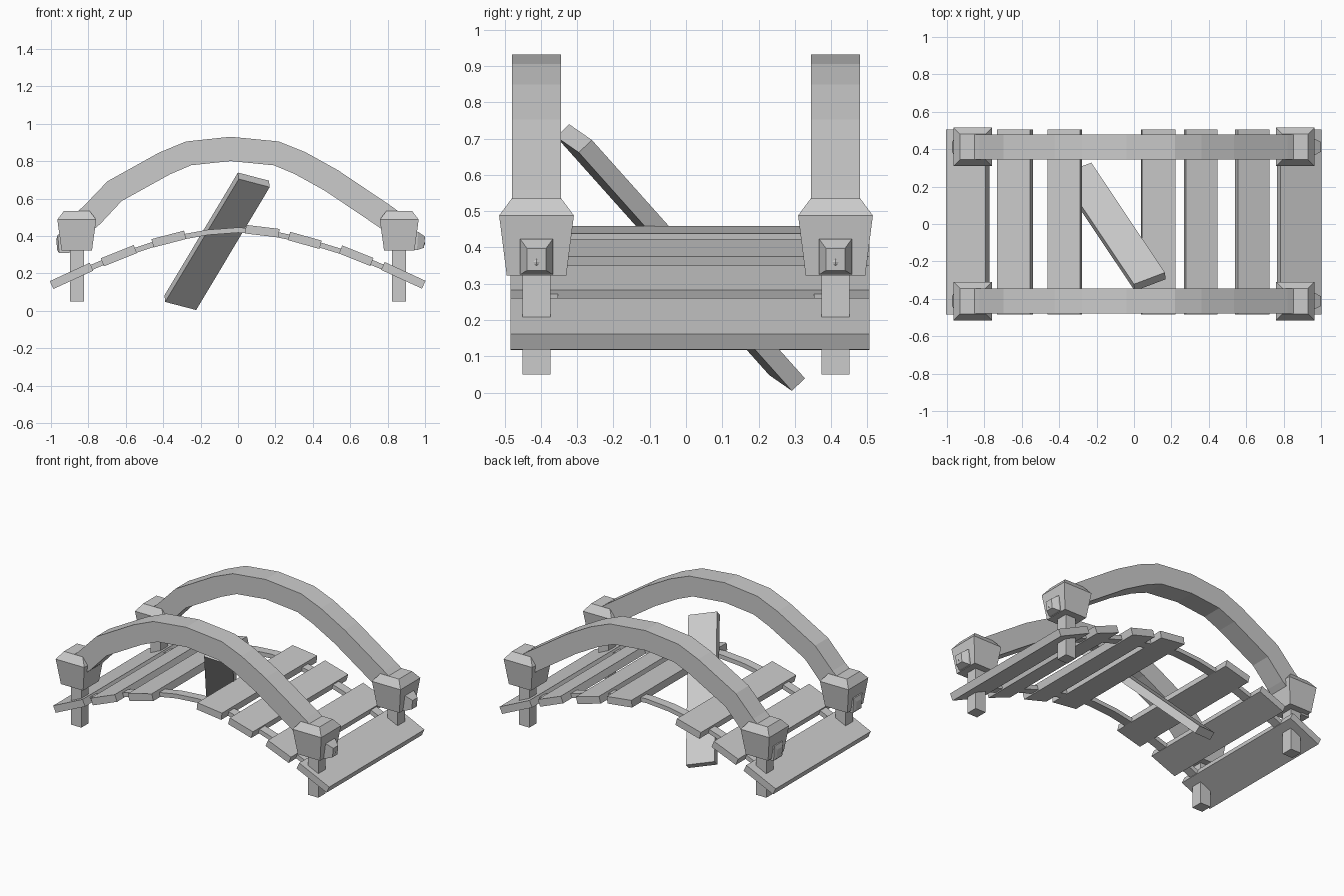
import bpy
from mathutils import Matrix, Vector

if "Cube" in bpy.data.objects:
    bpy.data.objects.remove(bpy.data.objects["Cube"])


def mesh_object(name, verts, faces, matrix=None):
    me = bpy.data.meshes.new(name)
    me.from_pydata([tuple(v) for v in verts], [], faces)
    me.update()
    ob = bpy.data.objects.new(name, me)
    bpy.context.collection.objects.link(ob)
    if matrix:
        ob.matrix_world = matrix
    return ob


def loft(name, rings, matrix=None):
    """Skin a list of four-cornered rings into a closed solid."""
    verts = [v for r in rings for v in r]
    faces = [(3, 2, 1, 0)]
    for k in range(len(rings) - 1):
        a, b = 4 * k, 4 * k + 4
        faces += [(a + i, a + (i + 1) % 4, b + (i + 1) % 4, b + i) for i in range(4)]
    n = len(verts)
    faces.append((n - 4, n - 3, n - 2, n - 1))
    return mesh_object(name, verts, faces, matrix)


def square(hx, hy, z):
    return [(-hx, -hy, z), (hx, -hy, z), (hx, hy, z), (-hx, hy, z)]


def box(name, size, matrix):
    x, y, z = (s / 2 for s in size)
    return loft(name, [square(x, y, -z), square(x, y, z)], matrix)


def bent_beam(name, path, y, width, thick):
    """Rectangular beam following an (x, z) path at depth y."""
    pts = [Vector((x, 0, z)) for x, z in path]
    rings = []
    for i, p in enumerate(pts):
        t = (pts[min(i + 1, len(pts) - 1)] - pts[max(i - 1, 0)]).normalized()
        n = Vector((-t.z, 0, t.x)) * thick / 2
        w = Vector((0, width / 2, 0))
        c = p + Vector((0, y, 0))
        rings.append([c - n - w, c - n + w, c + n + w, c + n - w])
    return loft(name, rings)


# deck planks: x, z, length along x, tilt as rise over run
PLANKS = [(-0.89, 0.187, 0.235, 0.46), (-0.637, 0.295, 0.19, 0.4),
          (-0.37, 0.384, 0.18, 0.26), (0.13, 0.426, 0.18, -0.12),
          (0.357, 0.377, 0.175, -0.28), (0.632, 0.295, 0.18, -0.4),
          (0.884, 0.19, 0.24, -0.46)]
for i, (x, z, w, slope) in enumerate(PLANKS):
    u = Vector((1, 0, slope)).normalized()
    n = Vector((-u.z, 0, u.x))
    m = Matrix((u, (0, 1, 0), n)).transposed().to_4x4()
    box(f"deck_plank_{i + 1}", (w, 0.99, 0.046),
        Matrix.Translation((x, 0.011, z)) @ m)

# fallen plank poking through the gap
axis = Vector((0.395, -0.59, 0.66)).normalized()
side = Vector((0.17, 0.055, -0.035))
side = (side - axis * side.dot(axis)).normalized()
m = Matrix((side, axis, side.cross(axis))).transposed().to_4x4()
box("fallen_plank", (0.182, 0.965, 0.05),
    Matrix.Translation((-0.112, -0.015, 0.372)) @ m)

RAIL = [(-0.90, 0.41), (-0.78, 0.513), (-0.66, 0.64), (-0.395, 0.787),
        (-0.265, 0.842), (-0.04, 0.866), (0.205, 0.842), (0.332, 0.79),
        (0.50, 0.697), (0.785, 0.505), (0.90, 0.42)]
BEAM = [(-0.93, 0.17), (-0.637, 0.295), (-0.37, 0.382), (-0.16, 0.42), (0, 0.432),
        (0.13, 0.424), (0.357, 0.377), (0.632, 0.293), (0.93, 0.17)]

for s, end in ((-1, "front"), (1, "back")):
    y = 0.412 * s
    # arched handrail and thin beam under the deck
    bent_beam(f"{end}_handrail", RAIL, y, 0.135, 0.13)
    bent_beam(f"{end}_deck_beam", BEAM, 0.383 * s, 0.06, 0.028)

    for d, lr in ((-1, "left"), (1, "right")):
        x = 0.862 * d
        tag = f"{end}_{lr}"
        # post with flared cap block
        box(f"{tag}_post", (0.075, 0.076, 0.36), Matrix.Translation((x, y, 0.23)))
        loft(f"{tag}_post_cap", [square(0.081, 0.082, 0.322), square(0.104, 0.103, 0.488),
                                 square(0.068, 0.068, 0.535)], Matrix.Translation((x, y, 0)))
        # tapered rail end poking out of the cap
        tip, dz = (1.0, 0) if d > 0 else (0.972, -0.015)
        rings = []
        for px, hy, z0, z1 in ((0.90, 0.045, 0.325, 0.425), (0.957, 0.045, 0.325, 0.423),
                               (tip - 0.006, 0.026, 0.337, 0.397)):
            lean = 0.012 if px > 0.91 else 0
            ring = [(px * d, y - hy, z0 + dz), (px * d, y + hy, z0 + dz),
                    ((px + lean / 2) * d, y + hy, z1 + dz), ((px + lean / 2) * d, y - hy, z1 + dz)]
            rings.append(ring if d > 0 else ring[::-1])
        loft(f"{tag}_rail_end", rings)

    # bolt on the right end
    bpy.ops.mesh.primitive_uv_sphere_add(segments=8, ring_count=6, radius=0.014,
                                         location=(0.986, y, 0.36))
    bpy.context.object.name = f"{end}_bolt"
